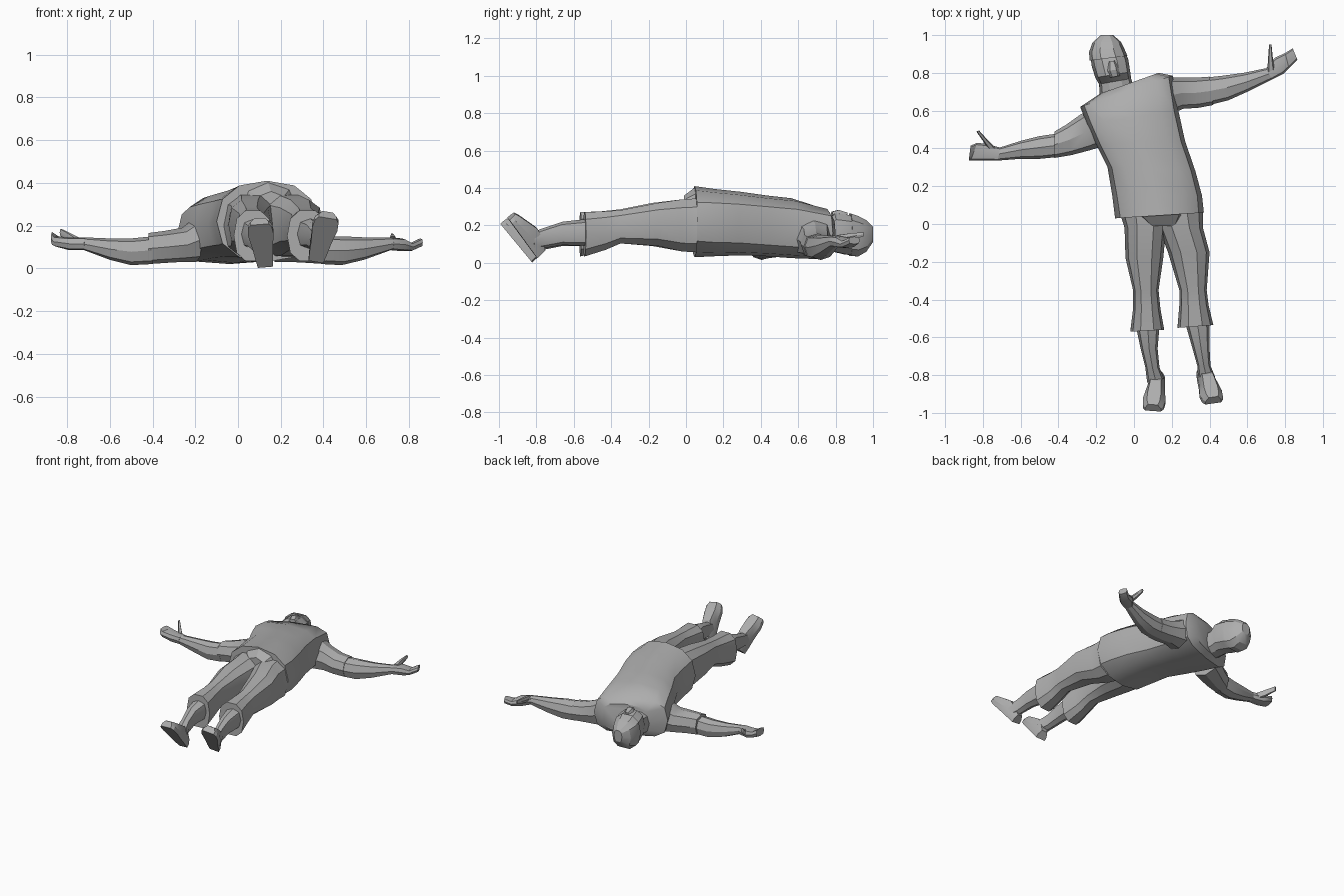
import bpy, bmesh, math
from mathutils import Vector

grey = bpy.data.materials.new("plain grey")
grey.diffuse_color = (0.42, 0.42, 0.42, 1)


def loft(name, rings, angle=30):
    """Skin a list of equal-length point rings and cap both ends."""
    bm = bmesh.new()
    loops = [[bm.verts.new(p) for p in r] for r in rings]
    n = len(loops[0])
    for a, b in zip(loops, loops[1:]):
        for i in range(n):
            j = (i + 1) % n
            bm.faces.new((a[i], a[j], b[j], b[i]))
    bm.faces.new(loops[0][::-1])
    bm.faces.new(loops[-1])
    bmesh.ops.recalc_face_normals(bm, faces=bm.faces)
    me = bpy.data.meshes.new(name)
    bm.to_mesh(me)
    bm.free()
    me.materials.append(grey)
    ob = bpy.data.objects.new(name, me)
    bpy.context.collection.objects.link(ob)
    bpy.ops.object.select_all(action='DESELECT')
    ob.select_set(True)
    bpy.context.view_layer.objects.active = ob
    bpy.ops.object.shade_smooth_by_angle(angle=math.radians(angle))
    return ob


def ring(x1, y1, x2, y2, z0, z1, n=2.5, sides=10):
    """Rounded upright ring between two plan points and two heights."""
    pts = []
    for i in range(sides):
        a = 2 * math.pi * i / sides
        c, s = math.cos(a), math.sin(a)
        u = math.copysign(abs(c) ** (2 / n), c) / 2 + 0.5
        v = math.copysign(abs(s) ** (2 / n), s) / 2 + 0.5
        pts.append((x1 + (x2 - x1) * u, y1 + (y2 - y1) * u, z0 + (z1 - z0) * v))
    return pts


def limb(name, sections, sides=10, angle=30):
    return loft(name, [ring(*s, sides=sides) for s in sections], angle)


# Shirt body, hem to shoulders
limb("shirt", [
    (-0.10, 0.03, 0.37, 0.06, 0.03, 0.41, 2.3),
    (-0.115, 0.15, 0.36, 0.15, 0.035, 0.395, 2.6),
    (-0.14, 0.30, 0.325, 0.28, 0.04, 0.38, 2.8),
    (-0.20, 0.42, 0.27, 0.44, 0.035, 0.36, 3),
    (-0.25, 0.53, 0.235, 0.60, 0.025, 0.345, 3),
    (-0.285, 0.62, 0.205, 0.785, 0.02, 0.30, 3.2),
    (-0.18, 0.69, 0.13, 0.80, 0.05, 0.26, 3)], 12, 35)
# Dip of the hem over the hips
limb("hem_front", [
    (0.07, -0.01, 0.24, -0.01, 0.20, 0.36, 2),
    (0.0, 0.05, 0.28, 0.05, 0.15, 0.405, 2)], 8)

# Trousers
limb("trouser_left", [
    (-0.075, 0.06, 0.20, 0.06, 0.05, 0.35),
    (-0.05, -0.02, 0.17, -0.02, 0.055, 0.345),
    (-0.045, -0.18, 0.155, -0.18, 0.085, 0.325),
    (-0.005, -0.35, 0.13, -0.35, 0.10, 0.29),
    (-0.005, -0.45, 0.14, -0.45, 0.06, 0.28),
    (-0.02, -0.57, 0.16, -0.56, 0.03, 0.275)])
limb("trouser_right", [
    (0.09, 0.06, 0.365, 0.06, 0.05, 0.35),
    (0.13, -0.02, 0.365, -0.02, 0.055, 0.345),
    (0.18, -0.15, 0.40, -0.15, 0.085, 0.325),
    (0.24, -0.35, 0.385, -0.35, 0.10, 0.285),
    (0.24, -0.43, 0.395, -0.43, 0.065, 0.28),
    (0.23, -0.55, 0.42, -0.535, 0.03, 0.275)])

# Shins
limb("shin_left", [
    (0.01, -0.54, 0.135, -0.54, 0.09, 0.235),
    (0.035, -0.66, 0.125, -0.66, 0.09, 0.215),
    (0.06, -0.76, 0.135, -0.76, 0.07, 0.175),
    (0.07, -0.84, 0.16, -0.82, 0.06, 0.15)], 8)
limb("shin_right", [
    (0.27, -0.52, 0.40, -0.52, 0.09, 0.235),
    (0.31, -0.66, 0.40, -0.66, 0.095, 0.22),
    (0.335, -0.75, 0.405, -0.75, 0.08, 0.19),
    (0.34, -0.83, 0.43, -0.81, 0.07, 0.165)], 8)


# Shoes: soles lean back, toes point up
def shoe(name, heel, toe, outward):
    heel, toe = Vector(heel), Vector(toe)
    up = Vector((0, 0.75, 0.66))
    side = (toe - heel).cross(up).normalized()
    rings = []
    for t, w, h in [(0, 0.035, 0.06), (0.2, 0.042, 0.085), (0.45, 0.048, 0.095),
                    (0.75, 0.06, 0.07), (0.92, 0.056, 0.055), (1, 0.042, 0.045)]:
        c = heel.lerp(toe, t) + side * outward * math.sin(t * math.pi)
        rings.append([c - side * w, c + side * w, c + side * w + up * h * 0.45,
                      c + side * w * 0.6 + up * h, c - side * w * 0.6 + up * h,
                      c - side * w + up * h * 0.45])
    loft(name, rings, 25)


shoe("shoe_left", (0.128, -0.825, 0.005), (0.10, -0.99, 0.205), 0.0)
shoe("shoe_right", (0.365, -0.80, 0.03), (0.42, -0.95, 0.235), 0.0)

# Sleeves
limb("sleeve_left", [
    (-0.17, 0.41, -0.22, 0.62, 0.03, 0.24),
    (-0.235, 0.39, -0.29, 0.575, 0.03, 0.19),
    (-0.33, 0.365, -0.36, 0.525, 0.025, 0.175),
    (-0.42, 0.35, -0.42, 0.49, 0.02, 0.165)], 8)
limb("sleeve_right", [
    (0.17, 0.57, 0.17, 0.78, 0.03, 0.25),
    (0.26, 0.61, 0.235, 0.775, 0.03, 0.20),
    (0.34, 0.615, 0.33, 0.775, 0.025, 0.165),
    (0.42, 0.63, 0.40, 0.78, 0.02, 0.155)], 8)

# Forearms
limb("forearm_left", [
    (-0.40, 0.355, -0.40, 0.48, 0.02, 0.15),
    (-0.50, 0.345, -0.50, 0.465, 0.015, 0.14),
    (-0.60, 0.345, -0.60, 0.44, 0.04, 0.14),
    (-0.73, 0.335, -0.71, 0.405, 0.085, 0.145)], 8)
limb("forearm_right", [
    (0.40, 0.63, 0.38, 0.775, 0.02, 0.15),
    (0.50, 0.655, 0.47, 0.785, 0.015, 0.15),
    (0.60, 0.70, 0.58, 0.80, 0.04, 0.145),
    (0.73, 0.765, 0.70, 0.825, 0.085, 0.145)], 8)

# Hands with raised thumbs
limb("hand_left", [
    (-0.72, 0.335, -0.71, 0.405, 0.085, 0.145, 3),
    (-0.79, 0.335, -0.79, 0.425, 0.085, 0.145, 3),
    (-0.865, 0.335, -0.83, 0.43, 0.10, 0.15, 3),
    (-0.875, 0.335, -0.865, 0.415, 0.11, 0.17, 3)], 8)
limb("hand_right", [
    (0.73, 0.765, 0.70, 0.825, 0.085, 0.145, 3),
    (0.79, 0.795, 0.745, 0.88, 0.08, 0.14, 3),
    (0.82, 0.825, 0.80, 0.905, 0.08, 0.12, 3),
    (0.865, 0.87, 0.84, 0.93, 0.10, 0.14, 3)], 8)
limb("thumb_left", [
    (-0.775, 0.40, -0.73, 0.40, 0.10, 0.145),
    (-0.80, 0.44, -0.775, 0.445, 0.12, 0.165),
    (-0.835, 0.49, -0.82, 0.495, 0.15, 0.185)], 6)
limb("thumb_right", [
    (0.705, 0.80, 0.745, 0.82, 0.11, 0.15),
    (0.71, 0.88, 0.735, 0.88, 0.12, 0.16),
    (0.715, 0.95, 0.728, 0.95, 0.14, 0.165)], 6)

# Head and neck
limb("head", [
    (-0.18, 0.67, 0.0, 0.72, 0.05, 0.22),
    (-0.185, 0.74, -0.015, 0.77, 0.05, 0.22),
    (-0.205, 0.775, -0.02, 0.805, 0.055, 0.268),
    (-0.225, 0.84, -0.03, 0.87, 0.04, 0.262),
    (-0.23, 0.90, -0.05, 0.92, 0.035, 0.25),
    (-0.21, 0.95, -0.08, 0.96, 0.06, 0.225),
    (-0.17, 0.985, -0.11, 0.985, 0.11, 0.19)])
limb("nose", [
    (-0.125, 0.775, -0.075, 0.785, 0.24, 0.275),
    (-0.14, 0.81, -0.08, 0.82, 0.24, 0.285),
    (-0.135, 0.86, -0.10, 0.865, 0.235, 0.27)], 6)
# Close-fitting cap
limb("cap", [
    (-0.235, 0.865, -0.035, 0.89, 0.032, 0.268),
    (-0.238, 0.91, -0.05, 0.925, 0.03, 0.255),
    (-0.22, 0.96, -0.07, 0.965, 0.055, 0.232),
    (-0.175, 1.0, -0.11, 1.0, 0.11, 0.195)], 10, 25)
